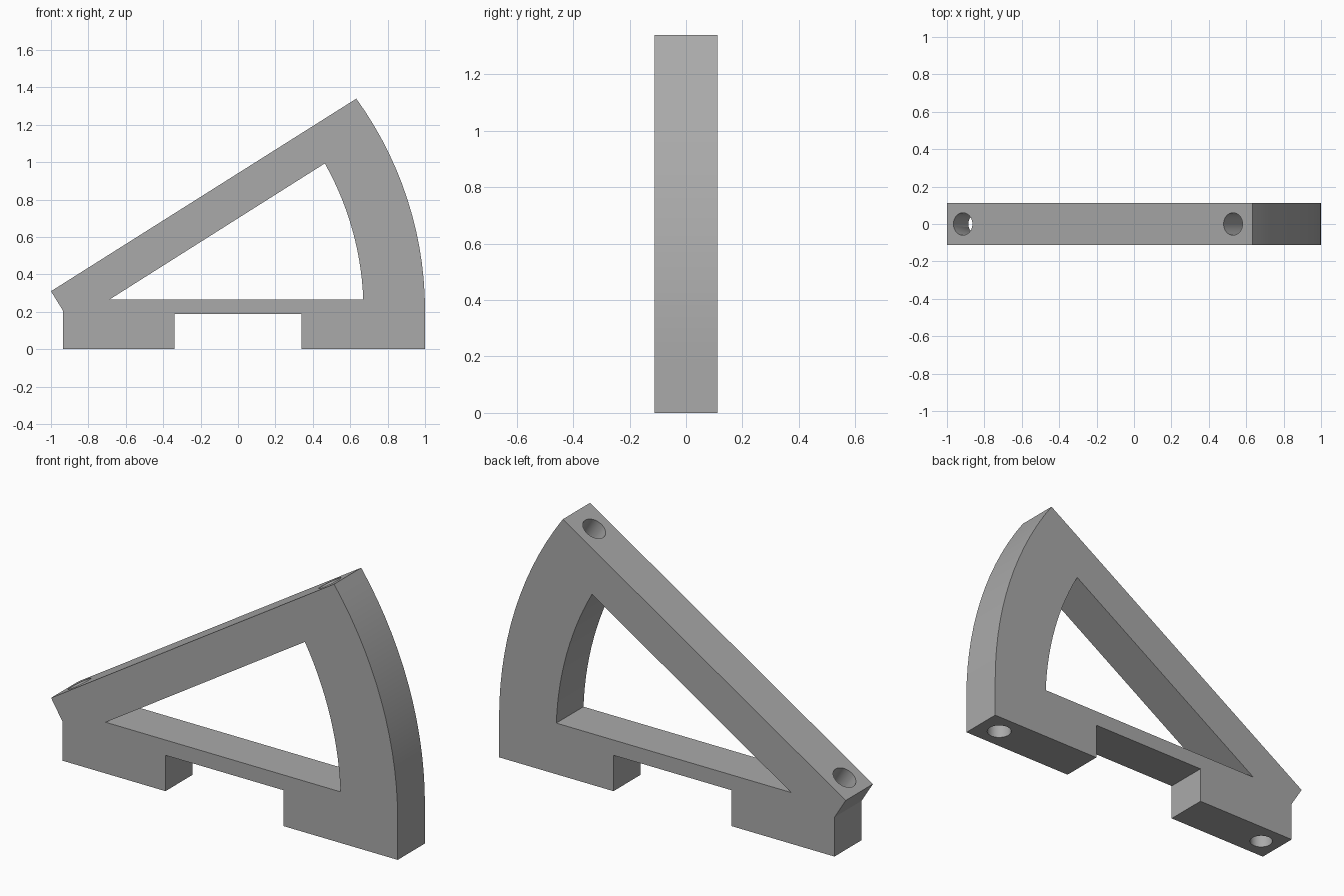
import bpy, bmesh
from math import cos, sin, radians
from mathutils import Vector

cube = bpy.data.objects.get("Cube")
if cube:
    bpy.data.objects.remove(cube)

HALF = 0.112
PIVOT = Vector((-0.935, 0.205))
TILT = radians(32.2)

grey = bpy.data.materials.new("plain grey")
grey.use_nodes = True
colour = (0.4, 0.4, 0.4, 1)
grey.diffuse_color = colour
grey.node_tree.nodes["Principled BSDF"].inputs["Base Color"].default_value = colour


def arc(radius, start, end, steps=14):
    """Points of an arc around the pivot corner."""
    angles = [radians(start + (end - start) * i / steps) for i in range(steps + 1)]
    return [(PIVOT.x + radius * cos(a), PIVOT.y + radius * sin(a)) for a in angles]


def prism(name, outline, half):
    """Extrude an x-z outline along y."""
    bm = bmesh.new()
    face = bm.faces.new([bm.verts.new((x, -half, z)) for x, z in outline])
    new = bmesh.ops.extrude_face_region(bm, geom=[face])["geom"]
    verts = [v for v in new if isinstance(v, bmesh.types.BMVert)]
    bmesh.ops.translate(bm, verts=verts, vec=(0, 2 * half, 0))
    bmesh.ops.recalc_face_normals(bm, faces=bm.faces)
    mesh = bpy.data.meshes.new(name)
    bm.to_mesh(mesh)
    bm.free()
    mesh.materials.append(grey)
    obj = bpy.data.objects.new(name, mesh)
    bpy.context.collection.objects.link(obj)
    return obj


def drill(name, x, z, tilt, depth=0.25, radius=0.06):
    """Cylinder cutter whose axis passes through a surface point."""
    bpy.ops.mesh.primitive_cylinder_add(
        vertices=40, radius=radius, depth=2 * depth,
        location=(x, 0, z), rotation=(0, -tilt, 0))
    obj = bpy.context.object
    obj.name = name
    obj.data.materials.append(grey)
    return obj


# Wedge frame with two feet and a curved outer side
frame = prism("wedge_frame", [
    (-0.935, 0), (-0.34, 0), (-0.34, 0.187), (0.34, 0.187), (0.34, 0), (1, 0),
    *arc(1.935, 0, 35.9), (-1, 0.31), tuple(PIVOT)], HALF)

# Window with a curved side, and screw holes in the sloping top and the feet
cutters = [
    prism("window_cutter", [(-0.685, 0.267), *arc(1.606, 2.2, 29.4)], 0.3),
    drill("top_hole_low", -0.915, 0.364, TILT),
    drill("top_hole_high", 0.53, 1.274, TILT),
    drill("foot_hole_left", 0.88, 0, 0),
    drill("foot_hole_right", -0.83, 0, 0, radius=0.056),
]
bpy.context.view_layer.objects.active = frame
for cutter in cutters:
    mod = frame.modifiers.new(cutter.name, "BOOLEAN")
    mod.operation = "DIFFERENCE"
    mod.solver = "EXACT"
    mod.object = cutter
    bpy.ops.object.modifier_apply(modifier=mod.name)
    bpy.data.objects.remove(cutter)

bpy.ops.object.select_all(action="DESELECT")
frame.select_set(True)
bpy.ops.object.shade_smooth_by_angle(angle=radians(30))
